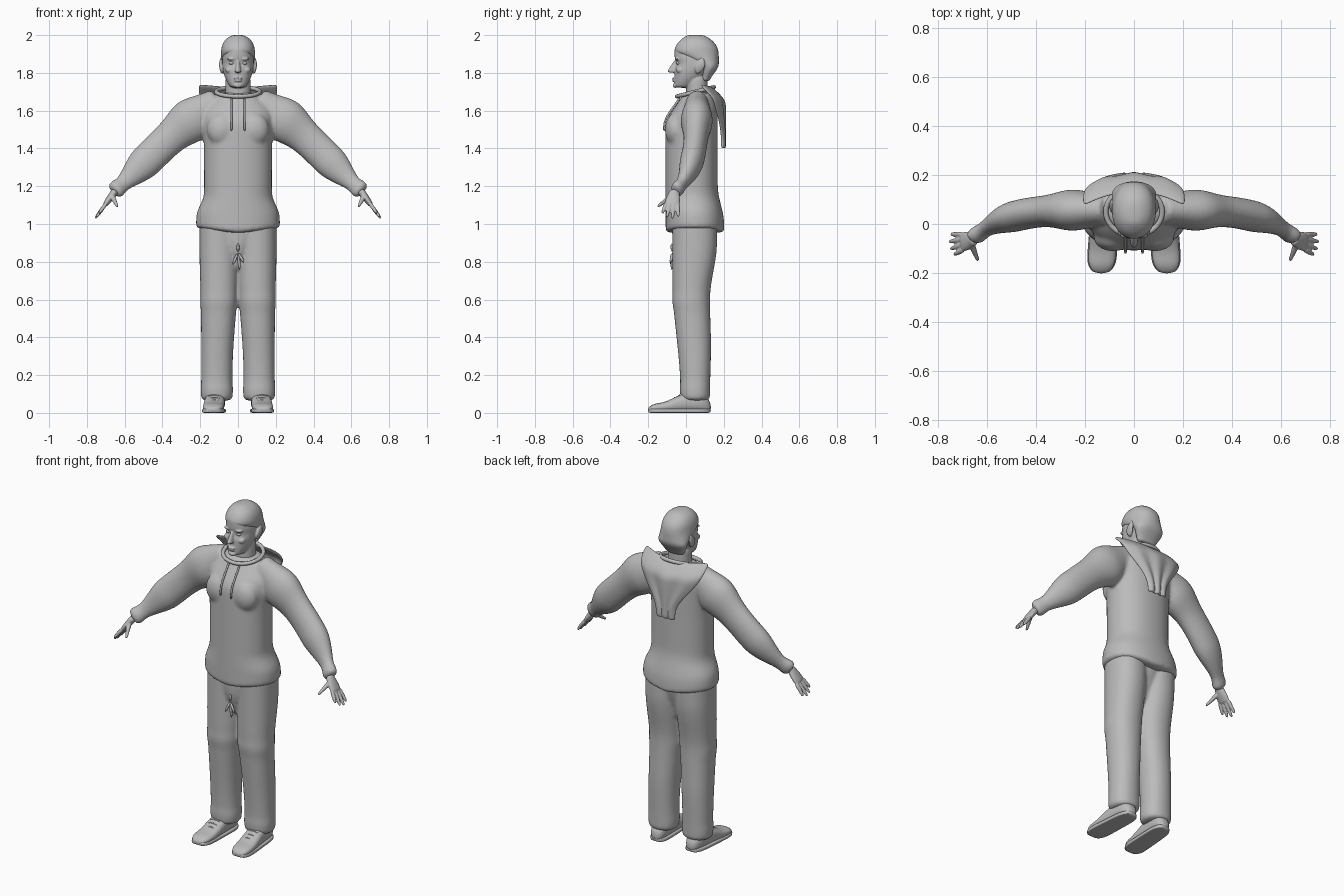
import bpy, bmesh, math
from mathutils import Vector
from mathutils.geometry import interpolate_bezier

cube = bpy.data.objects.get("Cube")
if cube:
    bpy.data.objects.remove(cube, do_unlink=True)

tone = (0.5, 0.5, 0.5, 1)
grey = bpy.data.materials.new("plain grey")
grey.use_nodes = True
grey.diffuse_color = tone
grey.node_tree.nodes["Principled BSDF"].inputs["Base Color"].default_value = tone


# --- profile rules ---
def ease(value, start, end):
    """Smooth step from 0 at start to 1 at end."""
    t = min(1, max(0, (value - start) / (end - start)))
    return t * t * (3 - 2 * t)


def bump(value, centre, width):
    return math.exp(-((value - centre) / width) ** 2)


def steps(start, end, count):
    return [start + (end - start) * k / (count - 1) for k in range(count)]


# --- helpers: a part is a (points, faces) pair ---
def loft(rings, power=2.0, sides=20):
    """Skin closed rings given as (centre, half axis u, half axis v)."""
    points, faces = [], []
    for centre, u, v in rings:
        for angle in steps(0, math.tau, sides + 1)[:-1]:
            c, s = math.cos(angle), math.sin(angle)
            points.append(Vector(centre) + Vector(u) * math.copysign(abs(c) ** (2 / power), c)
                          + Vector(v) * math.copysign(abs(s) ** (2 / power), s))
    for r in range(len(rings) - 1):
        for i in range(sides):
            a, b = r * sides + i, r * sides + (i + 1) % sides
            faces.append((a, b, b + sides, a + sides))
    faces.append(tuple(range(sides)))
    faces.append(tuple(range(len(points) - sides, len(points))))
    return points, faces


def stack(heights, front, back, half_width, middle=lambda z: 0, power=2.2):
    """Upright loft whose outline follows rules of the height."""
    return loft([((middle(z), (front(z) + back(z)) / 2, z), (half_width(z), 0, 0),
                  (0, (back(z) - front(z)) / 2, 0)) for z in heights], power)


def limb(path, radius, flatness=1.0, sides=12):
    """Loft along a path; radius is a rule of the fraction travelled."""
    path, rings, last = [Vector(p) for p in path], [], len(path) - 1
    for i, point in enumerate(path):
        along = (path[min(i + 1, last)] - path[max(i - 1, 0)]).normalized()
        v = (Vector((0, 1, 0)) - along * along.y).normalized()
        size = radius(i / last)
        rings.append((point, along.cross(v) * size, v * size * flatness))
    return loft(rings, sides=sides)


def blob(centre, size):
    x, y, z = centre
    a, b, c = size
    return loft([((x, y, z + c * math.sin(t)), (a * math.cos(t), 0, 0), (0, b * math.cos(t), 0))
                 for t in steps(-1.45, 1.45, 9)], sides=12)


def flip(part):
    return [Vector((-p.x, p.y, p.z)) for p in part[0]], part[1]


def both(parts):
    return parts + [flip(p) for p in parts]


def make(name, parts, levels=2, voxel=0, shell=0):
    """Turn parts into one smooth object, optionally fused into a single skin."""
    bm = bmesh.new()
    for points, faces in parts:
        verts = [bm.verts.new(p) for p in points]
        for face in faces:
            bm.faces.new([verts[i] for i in face])
    bmesh.ops.recalc_face_normals(bm, faces=bm.faces)
    for face in bm.faces:
        face.smooth = True
    mesh = bpy.data.meshes.new(name)
    bm.to_mesh(mesh)
    bm.free()
    mesh.materials.append(grey)
    ob = bpy.data.objects.new(name, mesh)
    bpy.context.collection.objects.link(ob)
    if shell:
        mod = ob.modifiers.new("Shell", 'SOLIDIFY')
        mod.thickness, mod.offset = shell, 0
    mod = ob.modifiers.new("Round", 'SUBSURF')
    mod.levels = mod.render_levels = levels
    if voxel:
        mod = ob.modifiers.new("Fuse", 'REMESH')
        mod.mode, mod.voxel_size, mod.use_smooth_shade = 'VOXEL', voxel, True
        mod = ob.modifiers.new("Relax", 'SMOOTH')
        mod.factor, mod.iterations = 0.5, 4


# --- hooded top: body, chest and sleeves in one skin ---
def top_front(z):
    return -.11 + .1 * ease(z, 1.52, 1.72)


body = stack(steps(.965, 1.7, 24), top_front,
             lambda z: .205 - .035 * ease(z, 1, 1.2) - .03 * ease(z, 1.6, 1.7),
             lambda z: .225 - .043 * ease(z, 1.04, 1.16) + .008 * bump(z, 1.55, .1) - .08 * ease(z, 1.6, 1.7))
for p in body[0]:
    if p.z < 1:
        p.z -= .025 * max(0, 1 - abs(p.x) / .2)
arm_path = interpolate_bezier(Vector((.1, .06, 1.63)), Vector((.3, .05, 1.56)),
                              Vector((.5, .08, 1.3)), Vector((.66, -.06, 1.17)), 32)
sleeve = limb(arm_path, lambda t: .09 - .05 * ease(t, .65, .95) + .03 * bump(t, .25, .12)
              + .012 * bump(t, .96, .03), .72, 16)
make("hooded_top", [body] + both([sleeve, blob((.085, -.055, 1.5), (.085, .06, .09))]), voxel=.01)

# --- hood lying open on the back ---
rows, columns = steps(0, 1, 10), steps(-1, 1, 13)
points, faces = [], []
for t in rows:
    for u in columns:
        x = u * (.21 - .15 * ease(t, .1, .9))
        y = .13 + .07 * ease(t, 0, .2) - 1.3 * x * x + .007 * math.cos(3 * math.pi * u) * ease(t, 0, .4)
        points.append(Vector((x, y, 1.72 - .32 * t + .02 * abs(u) * (1 - t))))
width = len(columns)
for r in range(len(rows) - 1):
    for a in range(r * width, r * width + width - 1):
        faces.append((a, a + 1, a + width + 1, a + width))
make("hood", [(points, faces)], shell=.016)

# --- collar edge around the neck ---
curve = bpy.data.curves.new("collar", 'CURVE')
curve.dimensions = '3D'
curve.bevel_depth, curve.bevel_resolution = .011, 3
spline = curve.splines.new('NURBS')
angles = steps(0, math.tau, 17)[:-1]
spline.points.add(len(angles) - 1)
for point, a in zip(spline.points, angles):
    point.co = (.118 * math.cos(a), .05 + .1 * math.sin(a), 1.7 + .025 * math.sin(a), 1)
spline.use_cyclic_u = True
curve.materials.append(grey)
bpy.context.collection.objects.link(bpy.data.objects.new("collar", curve))

# --- drawstrings ---
cord = limb([(.035, top_front(z) - .006, z) for z in steps(1.67, 1.49, 7)], lambda t: .006, sides=8)
make("drawstrings", both([cord]), levels=1)

# --- trousers: two legs and a seat in one skin ---
leg = stack(steps(.06, 1.05, 32),
            lambda z: -.03 - .043 * ease(z, .1, .7) - .006 * bump(z, .59, .03) - .005 * bump(z, .12, .02),
            lambda z: .128 + .038 * ease(z, .6, .9) + .006 * bump(z, .35, .15),
            lambda z: .084 + .022 * ease(z, .2, .9) + .004 * bump(z, .59, .03) + .004 * bump(z, .12, .02),
            lambda z: .112 - .012 * ease(z, .2, .7))
seat = stack(steps(.75, 1.05, 6), lambda z: -.02 - .055 * ease(z, .7, .9),
             lambda z: .09 + .07 * ease(z, .7, 1), lambda z: .02 + .12 * ease(z, .75, 1))
make("trousers", [seat] + both([leg]), voxel=.01)

# --- small fabric folds at the fly ---
fork = (0, -.073, .85)
make("fly_folds", [limb([fork, end], lambda t: .009, sides=8)
                   for end in ((0, -.075, .9), (.035, -.082, .79), (-.03, -.082, .78), (.01, -.075, .75))],
     levels=1)


# --- shoes with soles and laces ---
def shoe_size(t):
    """Half width and height from heel to toe."""
    end = (1 - abs(2 * t - 1) ** 6) ** .5
    return (.05 + .01 * t) * end, (.105 - .055 * ease(t, .35, .8)) * end


upper, sole = [], []
for t in steps(.02, .98, 12):
    w, h = shoe_size(t)
    x, y = .115 + .02 * t, .14 - .35 * t
    upper.append(((x, y, h / 2 + .004), (w, 0, 0), (0, 0, h / 2)))
    sole.append(((x, y, .011), (w + .004, 0, 0), (0, 0, .011)))
laces = []
for t in (.5, .57, .64):
    w, h = shoe_size(t)
    laces.append(limb([(.125 + w * u, .14 - .35 * t, h + .003 - .02 * u * u) for u in steps(-.6, .6, 5)],
                      lambda t: .004, sides=8))
for side, turn in (("left", lambda q: q), ("right", flip)):
    make(side + "_shoe", [turn(loft(upper, 2.5))])
    make(side + "_sole", [turn(loft(sole, 6))], levels=1)
    make(side + "_laces", [turn(q) for q in laces], levels=1)

# --- hands: palm, four fingers and thumb ---
wrist, reach = Vector((.648, -.06, 1.178)), Vector((.58, -.15, -.8)).normalized()
across = (Vector((0, 1, 0)) - reach * reach.y).normalized()
palm = loft([(wrist + reach * .1 * t, reach.cross(across) * (.02 - .007 * t * t),
              across * (.026 + .014 * ease(t, 0, .7))) for t in steps(0, 1, 6)])
digits = [palm]
for k, length in enumerate((.07, .09, .095, .08)):
    spread = (k - 1.5) * .021
    way = (reach + across * spread * 5).normalized()
    base = wrist + reach * .09 + across * spread
    digits.append(limb([base + way * length * t for t in steps(0, 1, 6)], lambda t: .011 - .005 * t ** 4))
thumb_base, thumb_tip = Vector((.668, -.075, 1.15)), Vector((.637, -.152, 1.09))
digits.append(limb([thumb_base.lerp(thumb_tip, t) for t in steps(0, 1, 6)], lambda t: .016 - .009 * t))
for side, turn in (("left", lambda q: q), ("right", flip)):
    make(side + "_hand", [turn(q) for q in digits], voxel=.004)

# --- head and neck in one skin ---
skull = stack(steps(1.72, 1.98, 16),
              lambda z: -.062 + .012 * bump(z, 1.85, .015) + .05 * ease(z, 1.93, 1.99),
              lambda z: .02 + .14 * ease(z, 1.68, 1.86) - .05 * ease(z, 1.92, 1.98),
              lambda z: .085 * math.sin(math.pi * (.08 + .8 * (z - 1.72) / .26)) ** .6)
neck = stack(steps(1.64, 1.8, 4), lambda z: 0, lambda z: .115, lambda z: .067)
nose = stack(steps(1.87, 1.8, 5), lambda z: -.06 - .65 * (1.87 - z), lambda z: -.03,
             lambda z: .008 + .14 * (1.87 - z))
mouth_chin = [blob((0, -.064, 1.77), (.025, .011, .006)), blob((0, -.063, 1.758), (.021, .011, .006)),
              blob((0, -.056, 1.733), (.024, .015, .013))]
brow, cheek = blob((.034, -.044, 1.874), (.026, .016, .008)), blob((.045, -.032, 1.815), (.024, .022, .018))
ear = loft([((.08 + .012 * math.sin(3 * t), .062 + .025 * t, 1.795 + .09 * t), (.009, 0, 0),
             (0, .006 + .022 * math.sin(math.pi * t ** .8), 0)) for t in steps(0, 1, 7)])
make("head", [skull, neck, nose] + mouth_chin + both([brow, cheek, ear]), voxel=.004)
make("eyes", both([blob((.034, -.04, 1.852), (.015, .013, .009))]), levels=1)


# --- short hair cap ---
def dome(z):
    return max(0, (z - 1.88) / .125) ** 3


make("hair", [stack(steps(1.755, 2.002, 18),
                    lambda z: .08 - .145 * ease(z, 1.82, 1.92) + .08 * dome(z),
                    lambda z: .12 + .055 * ease(z, 1.74, 1.85) - .09 * dome(z),
                    lambda z: (.055 + .037 * ease(z, 1.74, 1.84)) * (1 - dome(z)) ** .5)])
